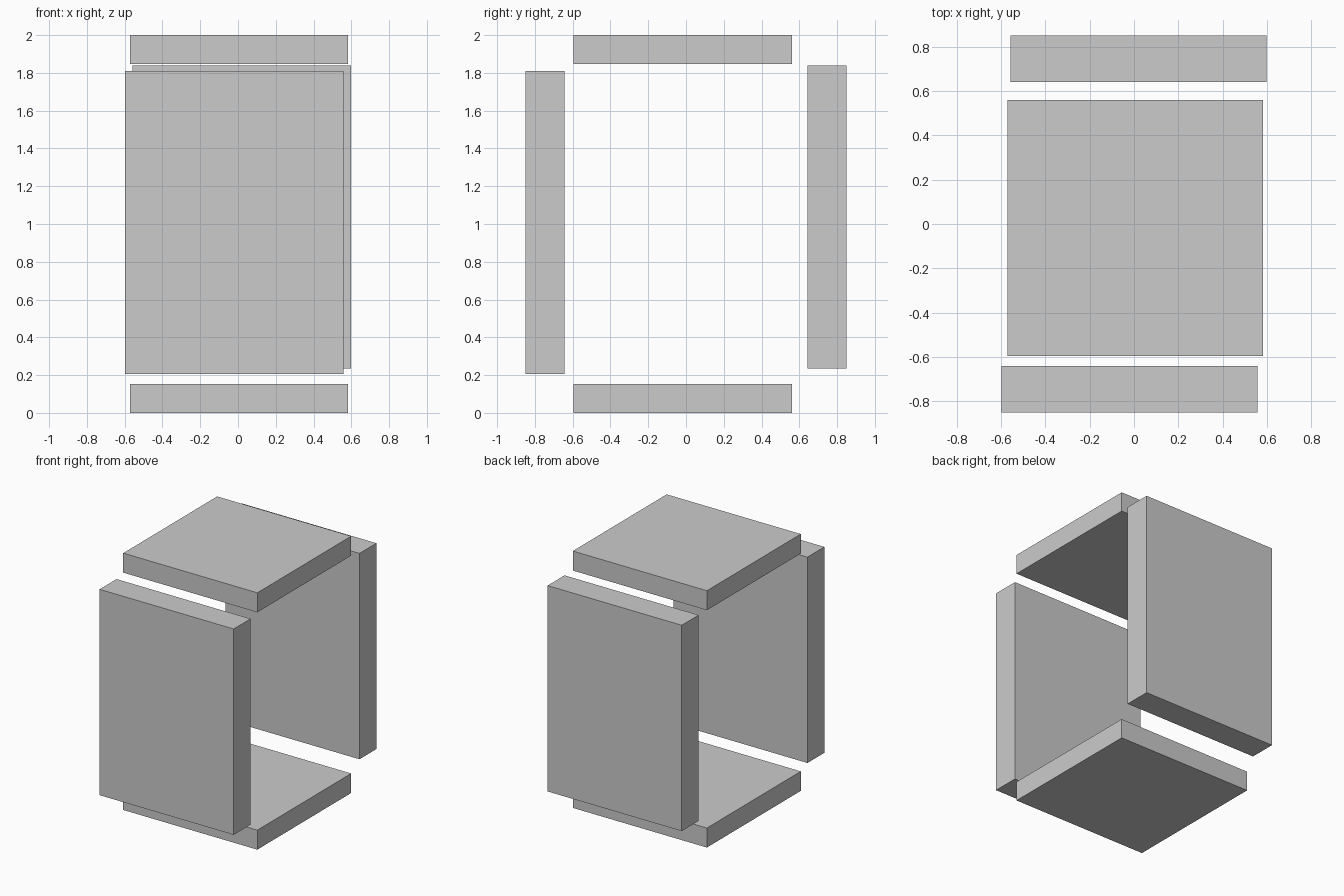
import bpy

if "Cube" in bpy.data.objects:
    bpy.data.objects.remove(bpy.data.objects["Cube"])


def slab(name, low, high):
    """Axis-aligned box between two corners."""
    bpy.ops.mesh.primitive_cube_add(size=1)
    obj = bpy.context.object
    obj.name = name
    obj.location = [(a + b) / 2 for a, b in zip(low, high)]
    obj.scale = [b - a for a, b in zip(low, high)]
    bpy.ops.object.transform_apply(location=False, rotation=False, scale=True)


W = 1.155   # shared slab width
H = 1.603   # upright panel height
T = 0.208   # upright panel thickness
C = 0.152   # horizontal slab thickness

# Upright panels, slightly offset from each other
slab("front_panel", (-0.597, -0.85, 0.206), (-0.597 + W, -0.85 + T, 0.206 + H))
slab("back_panel", (0.597 - W, 0.85 - T, 0.235), (0.597, 0.85, 0.235 + H))

# Matching floor and roof slabs
for name, z in (("bottom_slab", 0), ("top_slab", 2 - C)):
    slab(name, (-0.572, -0.595, z), (-0.572 + W, -0.595 + W, z + C))
